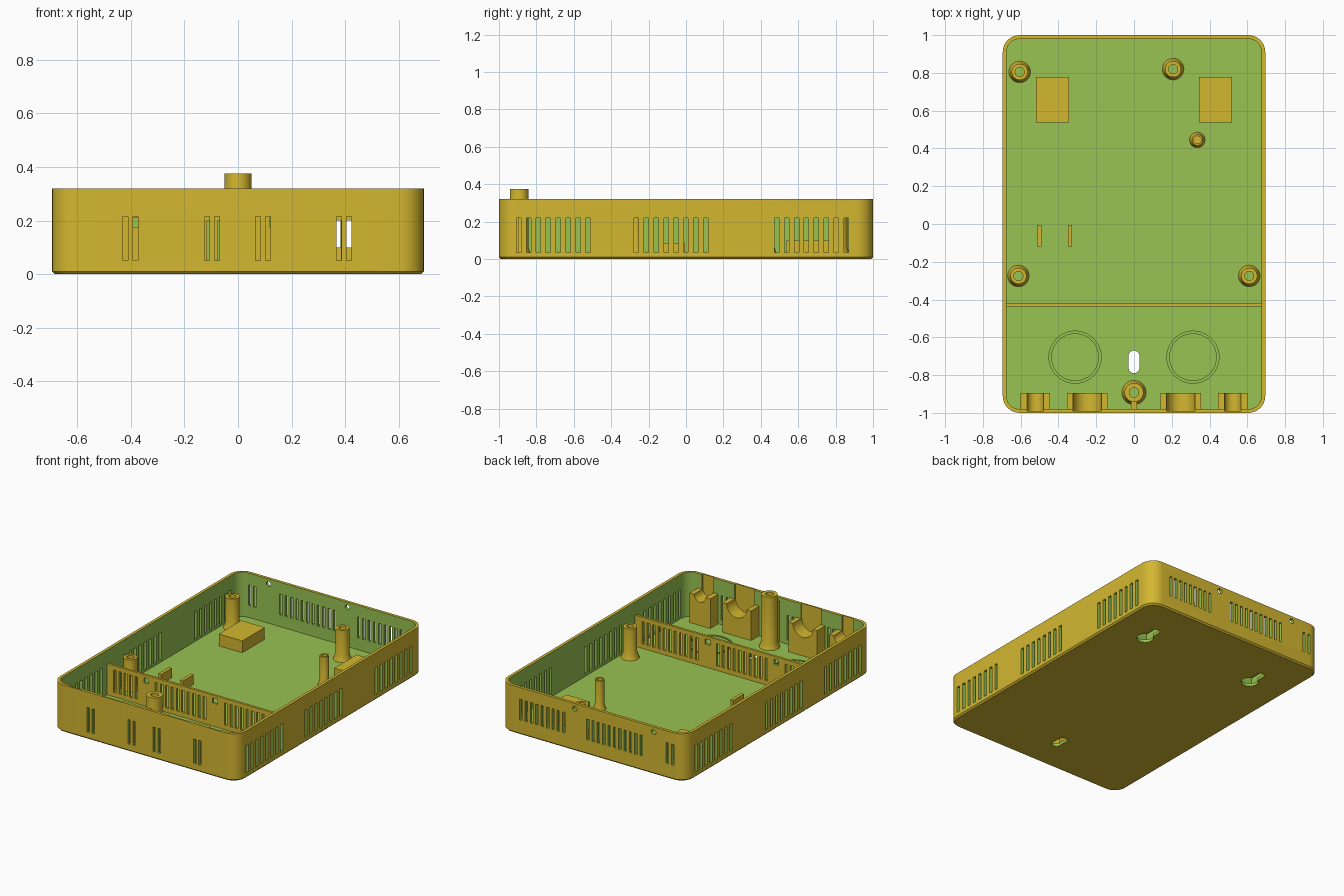
import bpy, bmesh, math

if "Cube" in bpy.data.objects:
    bpy.data.objects.remove(bpy.data.objects["Cube"])

def material(name, rgb):
    m = bpy.data.materials.new(name)
    m.diffuse_color = (*rgb, 1)
    m.use_nodes = True
    m.node_tree.nodes["Principled BSDF"].inputs["Base Color"].default_value = m.diffuse_color
    return m

MATS = [material("gold", (0.658, 0.474, 0.030)), material("green", (0.314, 0.546, 0.085))]
GOLD, GREEN = 0, 1
HX, HY, H, WALL, FLOOR = 0.695, 1.0, 0.32, 0.02, 0.02

# ---------- outlines ----------
def circle(cx, cy, r, z, n=32):
    return [(cx + r * math.cos(2 * math.pi * i / n), cy + r * math.sin(2 * math.pi * i / n), z)
            for i in range(n)]

def rounded(hx, hy, r, z, cx=0, cy=0, n=8):
    pts = []
    for q, (sx, sy) in enumerate([(1, 1), (-1, 1), (-1, -1), (1, -1)]):
        for i in range(n + 1):
            a = math.pi / 2 * (q + i / n)
            pts.append((cx + sx * (hx - r) + r * math.cos(a), cy + sy * (hy - r) + r * math.sin(a), z))
    return pts

def rect(x0, x1, y0, y1, z):
    return [(x0, y0, z), (x1, y0, z), (x1, y1, z), (x0, y1, z)]

# ---------- mesh helpers ----------
def loft(bm, rings, mat=GOLD, closed=False, end_mat=None):
    rows = [[bm.verts.new(p) for p in r] for r in rings]
    n, faces = len(rows[0]), []
    for a, b in list(zip(rows, rows[1:])) + ([(rows[-1], rows[0])] if closed else []):
        for i in range(n):
            j = (i + 1) % n
            faces.append(bm.faces.new((a[i], a[j], b[j], b[i])))
    if not closed:
        faces += [bm.faces.new(rows[0]), bm.faces.new(rows[-1])]
    for f in faces:
        f.material_index = mat
    if end_mat is not None:
        faces[-1].material_index = end_mat
    bmesh.ops.recalc_face_normals(bm, faces=faces)

def box(bm, x0, x1, y0, y1, z0, z1, mat=GOLD):
    loft(bm, [rect(x0, x1, y0, y1, z0), rect(x0, x1, y0, y1, z1)], mat)

def finish(name, bm):
    me = bpy.data.meshes.new(name)
    bm.to_mesh(me)
    bm.free()
    for m in MATS:
        me.materials.append(m)
    ob = bpy.data.objects.new(name, me)
    bpy.context.collection.objects.link(ob)
    return ob

def cut(ob, bm):
    cutter = finish("cutter", bm)
    cutter.hide_render = True
    mod = ob.modifiers.new("cut", 'BOOLEAN')
    mod.operation, mod.solver, mod.object = 'DIFFERENCE', 'EXACT', cutter
    mod.use_self = True
    dg = bpy.context.evaluated_depsgraph_get()
    dg.update()
    me = bpy.data.meshes.new_from_object(ob.evaluated_get(dg))
    ob.modifiers.clear()
    ob.data = me
    bpy.data.objects.remove(cutter)

# ---------- shell: rounded tray with chamfered bottom ----------
bm = bmesh.new()
loft(bm, [rounded(HX - 0.01, HY - 0.01, 0.08, 0), rounded(HX, HY, 0.09, 0.01), rounded(HX, HY, 0.09, H)])
shell = finish("case_shell", bm)

bm = bmesh.new()
loft(bm, [rounded(HX - WALL, HY - WALL, 0.07, z) for z in (FLOOR, H + 0.1)], GREEN)
cut(shell, bm)

# ---------- vents, screw holes, floor openings ----------
bm = bmesh.new()
for start in (-0.895, -0.265, 0.485):                      # side vents, staggered left to right
    for k in range(8):
        for side, shift in ((1, 0), (-1, 0.0265)):
            y, x = start + 0.053 * k + shift, side * (HX - 0.01)
            box(bm, x - 0.03, x + 0.03, y - 0.012, y + 0.012, 0.035, 0.22, GREEN)
for x in (-0.42, -0.383, -0.115, -0.078, 0.075, 0.112, 0.377, 0.415):   # front vents
    box(bm, x - 0.009, x + 0.009, -1.02, -0.96, 0.05, 0.215, GREEN)
back = [-0.6, -0.56] + [-0.365 + 0.04 * k for k in range(11)] + [0.215 + 0.04 * k for k in range(9)]
for x in back:                                             # back vents
    box(bm, x - 0.009, x + 0.009, 0.96, 1.02, 0.10, 0.24, GREEN)
for x in (-0.458, 0.132):                                  # back screw holes
    loft(bm, [[(px, y, pz) for px, pz, _ in circle(x, 0.285, 0.017, 0, 16)] for y in (0.96, 1.02)], GREEN)
for s in (-1, 1):                                          # keyhole slots and knockout rings
    loft(bm, [rounded(0.027, 0.07, 0.0269, z, s * 0.43, 0.68) for z in (-0.05, 0.05)], GREEN)
    cx, cy = s * 0.312, -0.705
    loft(bm, [circle(cx, cy, r, z, 48) for r, z in
              ((0.138, 0.012), (0.138, 0.05), (0.126, 0.05), (0.126, 0.012))], GREEN, closed=True)
loft(bm, [rounded(0.029, 0.06, 0.0289, z, 0, -0.73) for z in (-0.05, 0.05)], GREEN)
cut(shell, bm)

bm = bmesh.new()
for s in (-1, 1):                                          # keyhole heads
    loft(bm, [circle(s * 0.43, 0.62, 0.053, z) for z in (-0.05, 0.05)], GREEN)
cut(shell, bm)

# ---------- cable cradles on the front wall, with thinned wall behind ----------
CRADLES = [(s * c, w, r) for s in (-1, 1) for c, w, r in ((0.2475, 0.1075, 0.075), (0.5225, 0.0775, 0.043))]
TOP = 0.22

def arc(cx, r, n=16):
    return [(cx - r * math.cos(math.pi * i / n), TOP - r * math.sin(math.pi * i / n)) for i in range(n + 1)]

bm = bmesh.new()
for cx, w, r in CRADLES:
    prof = arc(cx, r) + [(cx + r, H + 0.05), (cx - r, H + 0.05)]
    loft(bm, [[(x, y, z) for x, z in prof] for y in (-0.99, -0.95)], GOLD)
cut(shell, bm)

bm = bmesh.new()
for cx, w, r in CRADLES:
    prof = [(cx - w, TOP)] + arc(cx, r) + [(cx + w, TOP), (cx + w, FLOOR - 0.005), (cx - w, FLOOR - 0.005)]
    loft(bm, [[(x, y, z) for x, z in prof] for y in (-0.982, -0.895)])
finish("cable_cradles", bm)

# ---------- slotted partition ----------
bm = bmesh.new()
box(bm, -0.677, 0.677, -0.437, -0.421, FLOOR - 0.005, 0.23)
partition = finish("partition", bm)
bm = bmesh.new()
slots = [-0.615 + 0.04 * k for k in range(5)] + [-0.305 + 0.04 * k for k in range(10)] \
    + [0.215 + 0.04 * k for k in range(11)]
for x in slots:
    box(bm, x - 0.01, x + 0.01, -0.46, -0.40, 0.05, 0.20)
for x in (-0.38, 0.135):
    box(bm, x - 0.018, x + 0.018, -0.46, -0.40, 0.175, 0.21, GREEN)
cut(partition, bm)

# ---------- screw posts with flared feet ----------
def post(name, x, y, foot, r, hole, top, end_mat):
    bm = bmesh.new()
    loft(bm, [circle(x, y, rr, z) for rr, z in
              ((foot, FLOOR - 0.003), (r, 0.06), (r, top), (hole, top), (hole, 0.05))], end_mat=end_mat)
    finish(name, bm)

for i, (x, y) in enumerate([(-0.605, 0.805), (0.207, 0.82), (-0.612, -0.275), (0.61, -0.275)]):
    post(f"corner_post_{i + 1}", x, y, 0.058, 0.043, 0.024, 0.23, GREEN)
post("small_post", 0.335, 0.445, 0.042, 0.029, 0.02, 0.22, GOLD)
post("centre_post", 0, -0.892, 0.065, 0.05, 0.025, 0.375, GREEN)

bm = bmesh.new()
box(bm, -0.015, 0.015, -0.983, -0.938, FLOOR - 0.003, 0.30)
finish("centre_post_rib", bm)

# ---------- hollow keyhole covers ----------
for name, s in (("left_keyhole_cover", -1), ("right_keyhole_cover", 1)):
    bm = bmesh.new()
    cx = s * 0.432
    box(bm, cx - 0.088, cx + 0.088, 0.537, 0.777, FLOOR - 0.002, 0.10)
    cover = finish(name, bm)
    bm = bmesh.new()
    box(bm, cx - 0.073, cx + 0.073, 0.552, 0.762, 0, 0.085, GREEN)
    cut(cover, bm)

# ---------- board guide tabs ----------
bm = bmesh.new()
for x in (-0.502, -0.338):
    box(bm, x - 0.011, x + 0.011, -0.12, -0.006, FLOOR - 0.003, 0.085)
finish("guide_tabs", bm)

# ---------- shading ----------
for ob in bpy.context.collection.objects:
    bpy.ops.object.select_all(action='DESELECT')
    ob.select_set(True)
    bpy.context.view_layer.objects.active = ob
    bpy.ops.object.shade_smooth_by_angle(angle=math.radians(30))
